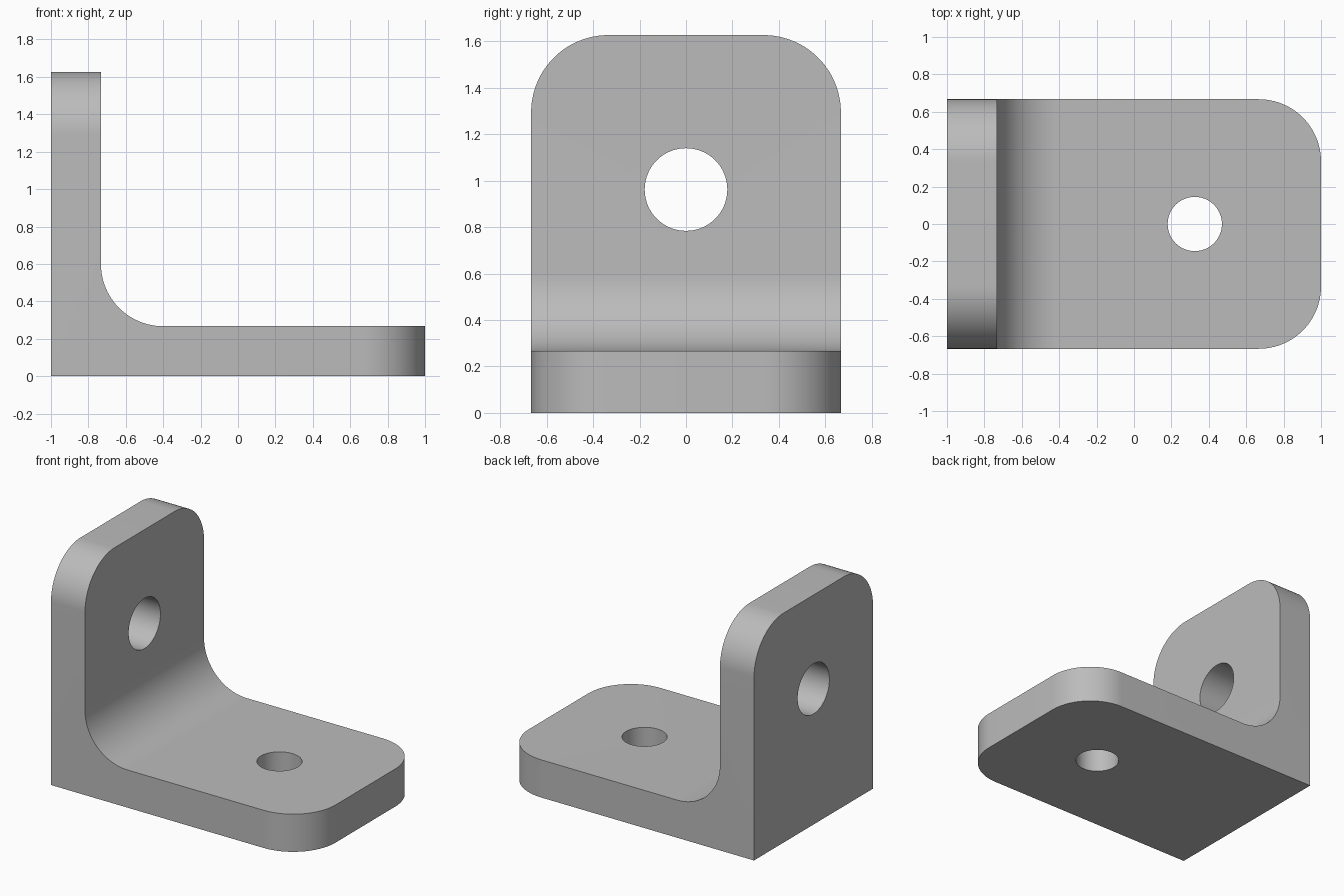
import bpy
import bmesh
from math import sin, cos, pi, radians
from mathutils import Matrix, Vector

cube = bpy.data.objects.get("Cube")
if cube:
    bpy.data.objects.remove(cube, do_unlink=True)

HALF_WIDTH = 0.667
THICKNESS = 0.267
HEIGHT = 1.627
RADIUS = 0.333
SEGMENTS = 24

# Plain grey metal
grey = bpy.data.materials.new("grey metal")
grey.use_nodes = True
colour = (0.5, 0.5, 0.5, 1)
grey.diffuse_color = colour
grey.node_tree.nodes["Principled BSDF"].inputs["Base Color"].default_value = colour


def add_object(name, bm):
    bmesh.ops.recalc_face_normals(bm, faces=bm.faces)
    mesh = bpy.data.meshes.new(name)
    bm.to_mesh(mesh)
    bm.free()
    mesh.materials.append(grey)
    obj = bpy.data.objects.new(name, mesh)
    bpy.context.collection.objects.link(obj)
    return obj


# L-shaped side profile with a rounded inner corner
inner = -1 + THICKNESS
profile = [(-1, 0), (1, 0), (1, THICKNESS)]
for i in range(SEGMENTS + 1):
    a = pi / 2 * i / SEGMENTS
    profile.append((inner + RADIUS * (1 - sin(a)), THICKNESS + RADIUS * (1 - cos(a))))
profile += [(inner, HEIGHT), (-1, HEIGHT)]

# Extrude the profile across the width
bm = bmesh.new()
face = bm.faces.new([bm.verts.new((x, -HALF_WIDTH, z)) for x, z in profile])
sweep = bmesh.ops.extrude_face_region(bm, geom=[face])["geom"]
bmesh.ops.translate(bm, vec=(0, 2 * HALF_WIDTH, 0),
                    verts=[v for v in sweep if isinstance(v, bmesh.types.BMVert)])


# Round the outer corners of both plates
def is_corner(edge):
    a, b = (v.co for v in edge.verts)
    if abs(a.y - b.y) > 0.01:
        return False
    return min(a.x, b.x) > 0.99 or min(a.z, b.z) > HEIGHT - 0.01


bmesh.ops.bevel(bm, geom=[e for e in bm.edges if is_corner(e)], offset=RADIUS,
                segments=SEGMENTS, profile=0.5, affect='EDGES', clamp_overlap=False)
bracket = add_object("angle_bracket", bm)


# Drill one round hole through each plate
def drill(name, centre, radius, turn):
    bm = bmesh.new()
    bmesh.ops.create_cone(bm, cap_ends=True, segments=64, radius1=radius, radius2=radius,
                          depth=0.6,
                          matrix=Matrix.Translation(Vector(centre)) @ Matrix.Rotation(turn, 4, 'Y'))
    cutter = add_object(name, bm)
    cutter.hide_render = True
    cut = bracket.modifiers.new(name, 'BOOLEAN')
    cut.operation = 'DIFFERENCE'
    cut.solver = 'EXACT'
    cut.object = cutter
    bpy.context.view_layer.objects.active = bracket
    bpy.ops.object.modifier_apply(modifier=name)
    bpy.data.objects.remove(cutter, do_unlink=True)


drill("upright_hole", (-1 + THICKNESS / 2, 0, 0.962), 0.178, pi / 2)
drill("base_hole", (0.325, 0, THICKNESS / 2), 0.145, 0)

# Smooth the curves and keep the edges sharp
bpy.ops.object.select_all(action='DESELECT')
bracket.select_set(True)
bpy.context.view_layer.objects.active = bracket
bpy.ops.object.shade_smooth_by_angle(angle=radians(30))
